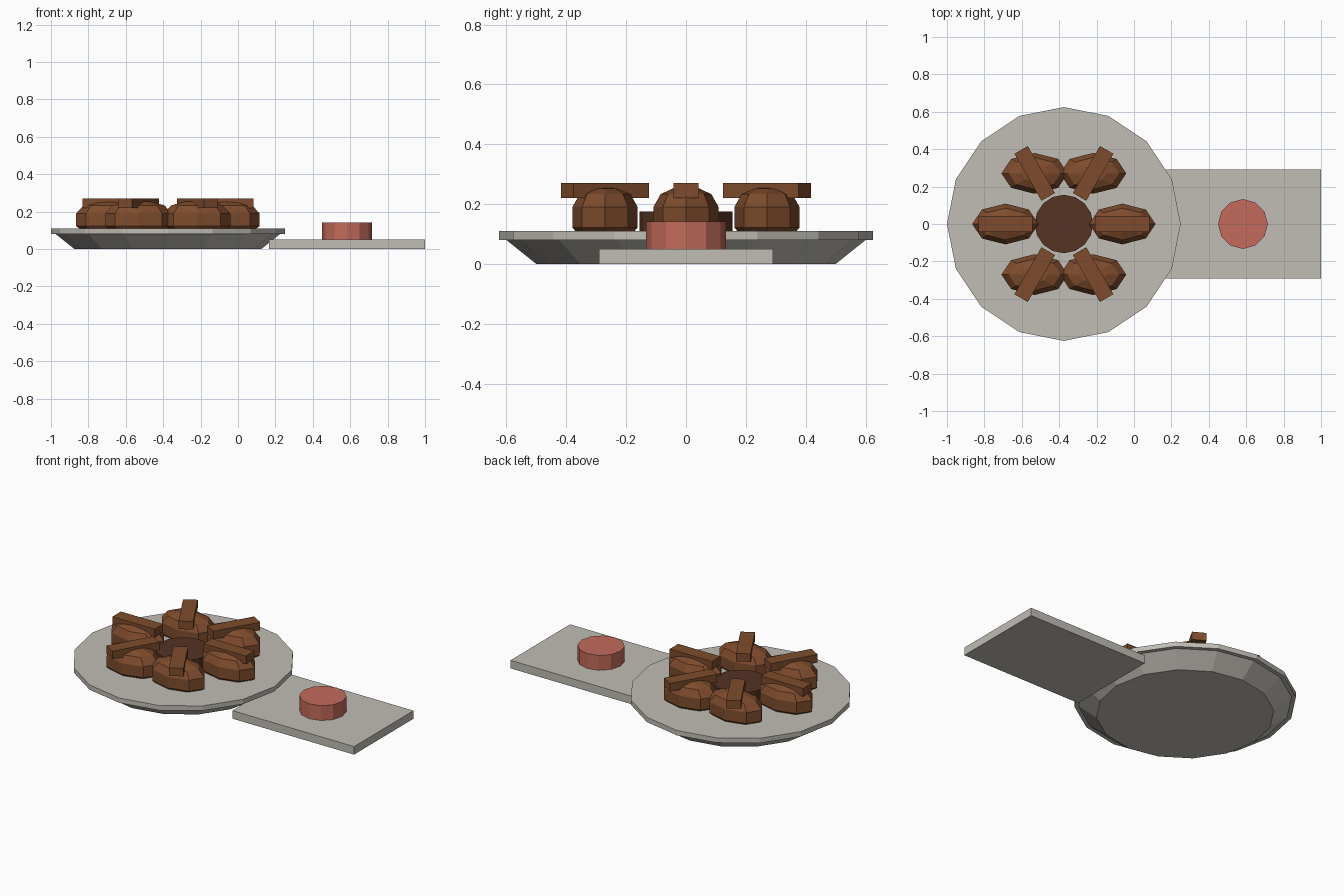
import bpy, bmesh, math
from mathutils import Matrix

cube = bpy.data.objects.get("Cube")
if cube:
    bpy.data.objects.remove(cube, do_unlink=True)


def material(name, rgb):
    m = bpy.data.materials.new(name)
    m.use_nodes = True
    m.diffuse_color = (*rgb, 1)
    m.node_tree.nodes["Principled BSDF"].inputs["Base Color"].default_value = (*rgb, 1)
    return m


stone = material("warm grey", (0.53, 0.51, 0.46))
brown = material("fried brown", (0.21, 0.072, 0.026))
dark = material("dark sauce", (0.09, 0.033, 0.017))
pink = material("salmon pink", (0.54, 0.145, 0.105))


def finish(name, bm, mat, location, turn=0):
    bmesh.ops.recalc_face_normals(bm, faces=bm.faces)
    mesh = bpy.data.meshes.new(name)
    bm.to_mesh(mesh)
    bm.free()
    mesh.materials.append(mat)
    obj = bpy.data.objects.new(name, mesh)
    obj.location = location
    obj.rotation_euler.z = turn
    bpy.context.collection.objects.link(obj)
    return obj


def lathe(name, profile, sides, mat, location, stretch=1):
    """Capped stack of polygon rings given as (radius, height)."""
    bm = bmesh.new()
    rings = []
    for r, z in profile:
        angles = [math.tau * i / sides for i in range(sides)]
        rings.append([bm.verts.new((r * stretch * math.cos(a), r * math.sin(a), z)) for a in angles])
    for low, high in zip(rings, rings[1:]):
        for i in range(sides):
            j = (i + 1) % sides
            bm.faces.new((low[i], low[j], high[j], high[i]))
    bm.faces.new(rings[0])
    bm.faces.new(rings[-1])
    return finish(name, bm, mat, location)


def box(name, size, mat, location, turn=0):
    bm = bmesh.new()
    bmesh.ops.create_cube(bm, size=1, matrix=Matrix.Diagonal((*size, 1)))
    return finish(name, bm, mat, location, turn)


plate_x = -0.375
ring = 0.3125

# Plate with a flared underside and a thin rim
lathe("plate", [(0.5, 0), (0.6, 0.08), (0.625, 0.08), (0.625, 0.11)], 16, stone, (plate_x, 0, 0))

# Sauce dish in the middle
lathe("sauce_dish", [(0.156, 0.1), (0.156, 0.176)], 16, dark, (plate_x, 0, 0))

# Six dumplings, all lengthwise along x, each with a radial pleat on top
dumpling = [(0.095, 0.105), (0.109, 0.122), (0.109, 0.19),
            (0.085, 0.233), (0.045, 0.252), (0.004, 0.257)]
for i in range(6):
    a = i * math.pi / 3
    x, y = plate_x + ring * math.cos(a), ring * math.sin(a)
    lathe(f"dumpling_{i + 1}", dumpling, 8, brown, (x, y, 0), stretch=1.63)
    box(f"dumpling_pleat_{i + 1}", (0.29, 0.083, 0.05), brown, (x, y, 0.245), a)

# Side tray and its cup
box("side_tray", (0.835, 0.583, 0.05), stone, (0.5825, 0, 0.025))
lathe("cup", [(0.133, 0.045), (0.133, 0.142)], 12, pink, (0.5825, 0, 0))
